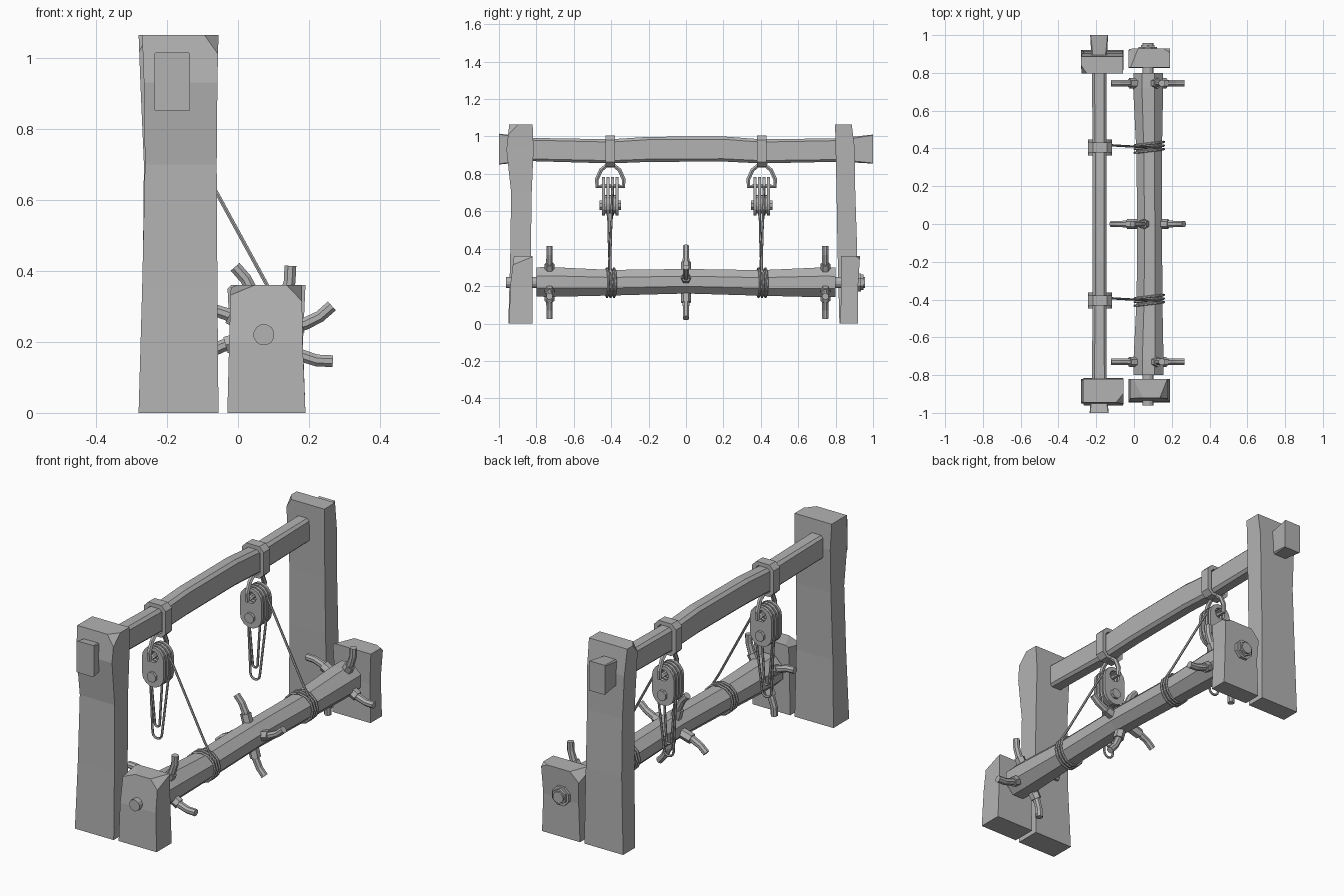
import bpy, bmesh
from math import sin, cos, pi, radians
from mathutils import Vector

cube = bpy.data.objects.get("Cube")
if cube:
    bpy.data.objects.remove(cube)

grey = bpy.data.materials.new("plain_grey")
grey.use_nodes = True
grey.diffuse_color = (0.45, 0.45, 0.45, 1)
bsdf = next(n for n in grey.node_tree.nodes if n.type == "BSDF_PRINCIPLED")
bsdf.inputs["Base Color"].default_value = (0.45, 0.45, 0.45, 1)
bsdf.inputs["Roughness"].default_value = 0.8


def loft(name, rings, closed=False, chops=()):
    """Skin rings of points; chops are (point, normal) planes cutting corners off."""
    bm = bmesh.new()
    rows = [[bm.verts.new(p) for p in ring] for ring in rings]
    n = len(rows[0])
    for i in range(len(rows) if closed else len(rows) - 1):
        a, b = rows[i], rows[(i + 1) % len(rows)]
        for k in range(n):
            bm.faces.new((a[k], a[(k + 1) % n], b[(k + 1) % n], b[k]))
    if not closed:
        bm.faces.new(rows[0])
        bm.faces.new(rows[-1])
    for point, normal in chops:
        geom = bm.verts[:] + bm.edges[:] + bm.faces[:]
        cut = bmesh.ops.bisect_plane(bm, geom=geom, plane_co=point, plane_no=normal, clear_outer=True)
        edges = [e for e in cut["geom_cut"] if isinstance(e, bmesh.types.BMEdge)]
        bmesh.ops.holes_fill(bm, edges=edges)
    bmesh.ops.recalc_face_normals(bm, faces=bm.faces)
    mesh = bpy.data.meshes.new(name)
    bm.to_mesh(mesh)
    bm.free()
    mesh.materials.append(grey)
    obj = bpy.data.objects.new(name, mesh)
    bpy.context.collection.objects.link(obj)
    return obj


def tube(name, path, radius, sides=6, ref=(0, 1, 0), closed=False):
    """Round bar along a path; radius may be one number or one per point."""
    path = [Vector(p) for p in path]
    n = len(path)
    radii = radius if isinstance(radius, (list, tuple)) else [radius] * n
    rings = []
    for i, p in enumerate(path):
        before = path[i - 1] if closed or i else p
        after = path[(i + 1) % n] if closed or i < n - 1 else p
        tangent = (after - before).normalized()
        u = Vector(ref).cross(tangent).normalized()
        v = tangent.cross(u)
        turns = [2 * pi * (k + 0.5) / sides for k in range(sides)]
        rings.append([p + radii[i] * (u * cos(t) + v * sin(t)) for t in turns])
    return loft(name, rings, closed)


def plate(name, outer, inner, y, thick):
    """Flat plate in xz with a hole; outer and inner have equal point counts."""
    layers = [(outer, y), (outer, y + thick), (inner, y + thick), (inner, y)]
    return loft(name, [[(x, d, z) for x, z in pts] for pts, d in layers], closed=True)


def box_z(name, stations, chops=()):
    return loft(name, [[(a, c, z), (b, c, z), (b, d, z), (a, d, z)]
                       for z, a, b, c, d in stations], chops=chops)


def circle(cx, cz, r, n, phase=0.0):
    return [(cx + r * cos(2 * pi * k / n + phase), cz + r * sin(2 * pi * k / n + phase)) for k in range(n)]


# Tall posts: rough hewn, slightly bowed
box_z("front_tall_post", [
    (0, -0.28, -0.055, -0.95, -0.82), (0.35, -0.27, -0.058, -0.94, -0.83),
    (0.7, -0.262, -0.06, -0.935, -0.825), (0.93, -0.265, -0.058, -0.96, -0.815),
    (1.065, -0.27, -0.055, -0.945, -0.82)],
    chops=[((-0.075, -0.935, 1.05), (1, -0.8, 0.8))])
box_z("back_tall_post", [
    (0, -0.28, -0.055, 0.82, 0.92), (0.4, -0.268, -0.06, 0.81, 0.915),
    (0.7, -0.265, -0.06, 0.805, 0.905), (0.93, -0.275, -0.06, 0.8, 0.903),
    (1.065, -0.28, -0.058, 0.797, 0.886)],
    chops=[((-0.268, 0.81, 1.05), (-1, -0.7, 0.6))])

# Short posts carrying the roller
box_z("front_short_post", [
    (0, -0.03, 0.19, -0.945, -0.82), (0.2, -0.025, 0.182, -0.94, -0.82),
    (0.36, -0.02, 0.18, -0.92, -0.82)],
    chops=[((0.165, -0.9, 0.34), (1, -0.4, 1)), ((0, -0.9, 0.345), (-0.4, -0.2, 1))])
box_z("back_short_post", [
    (0, -0.03, 0.19, 0.825, 0.92), (0.2, -0.022, 0.183, 0.83, 0.92),
    (0.36, -0.03, 0.19, 0.828, 0.93)],
    chops=[((-0.01, 0.9, 0.34), (-1, 0.4, 1)), ((0.18, 0.92, 0.355), (0.5, 0.8, 1))])

# Top beam: chamfered and gently wavy, with flared ends
def beam_ring(y, a, b, low, high, c):
    return [(a + c, y, low), (b - c, y, low), (b, y, low + c), (b, y, high - c),
            (b - c, y, high), (a + c, y, high), (a, y, high - c), (a, y, low + c)]

loft("top_beam", [beam_ring(*s) for s in [
    (-1, -0.235, -0.135, 0.85, 1.015, 0.003), (-0.82, -0.222, -0.145, 0.868, 0.992, 0.012),
    (-0.4, -0.22, -0.145, 0.856, 0.985, 0.015), (-0.2, -0.22, -0.145, 0.864, 0.998, 0.015),
    (0.2, -0.22, -0.145, 0.866, 1.0, 0.015), (0.4, -0.22, -0.145, 0.856, 0.985, 0.015),
    (0.82, -0.222, -0.147, 0.865, 0.99, 0.012), (1, -0.232, -0.137, 0.855, 1.01, 0.003)]])

# Roller log, its axle and the nut at the back
AX, AZ = 0.073, 0.22
tube("roller", [(0.077, -0.8, 0.222), (0.077, -0.72, 0.222), (0.082, -0.4, 0.218), (0.083, 0, 0.226),
                (0.08, 0.4, 0.217), (0.075, 0.72, 0.22), (0.075, 0.8, 0.22)],
     [0.085, 0.086, 0.074, 0.071, 0.074, 0.086, 0.085], 8, ref=(0, 0, 1))
tube("axle", [(AX, -0.962, AZ), (AX, 0.957, AZ)], 0.03, 12, ref=(0, 0, 1))
tube("axle_washer", [(AX, 0.915, AZ), (AX, 0.936, AZ)], 0.052, 8, ref=(0, 0, 1))
tube("axle_nut", [(AX, 0.93, AZ), (AX, 0.948, AZ)], 0.041, 6, ref=(0, 0, 1))

# Bent pegs, four around the roller at each of three places
def polar(r, degrees, y):
    return (AX + r * cos(radians(degrees)), y, AZ + r * sin(radians(degrees)))

for place, y, start in [("front", -0.73, -23), ("middle", 0, 21), ("back", 0.745, -23)]:
    for k in range(4):
        a = start + 90 * k
        tube(f"{place}_peg_{k + 1}", [polar(r, a + d, y) for r, d in
             [(0.05, -7), (0.12, -6), (0.165, -3), (0.208, 2)]], [0.019, 0.019, 0.018, 0.018], 8)
        tube(f"{place}_peg_collar_{k + 1}", [polar(0.05, a - 7, y), polar(0.112, a - 6, y)], 0.027, 6)

# Hanging pulleys with strap, shackle and ropes
PX = -0.18
half = 0.063
outline = [(PX + half * cos(t), (0.722 if k < 8 else 0.638) + half * sin(t))
           for k, t in enumerate([pi * j / 7 for j in range(8)] + [pi + pi * j / 7 for j in range(8)])]
hole = [(PX + 0.03 * cos(pi * t / 7), 0.735 + 0.03 * sin(pi * t / 7))
        for t in [0.2, 1, 2, 3, 4, 5, 6, 6.8, 7.2, 8, 9, 10, 11, 12, 13, 13.8]]
shackle = [(-0.045, 0.735), (-0.07, 0.73), (-0.072, 0.77), (-0.05, 0.82), (-0.02, 0.845),
           (0.02, 0.845), (0.05, 0.82), (0.072, 0.77), (0.07, 0.73), (0.045, 0.735)]


def strap_outline(w, low, high, c):
    a, b = PX - w, PX + w
    return [(a + c, low), (b - c, low), (b, low + c), (b, high - c),
            (b - c, high), (a + c, high), (a, high - c), (a, low + c)]


for place, y in [("front", -0.405), ("back", 0.405)]:
    plate(f"{place}_strap", strap_outline(0.063, 0.838, 1.006, 0.025),
          strap_outline(0.042, 0.853, 0.986, 0.015), y - 0.026, 0.052)
    tube(f"{place}_shackle", [(PX, y + d, z) for d, z in shackle], 0.012, 6, ref=(1, 0, 0), closed=True)
    for k in range(4):
        plate(f"{place}_pulley_plate_{k + 1}", outline, hole, y - 0.043 + 0.0235 * k, 0.0155)
    tube(f"{place}_pulley_wheel", [(PX, y - 0.035, 0.638), (PX, y + 0.035, 0.638)], 0.05, 14, ref=(0, 0, 1))
    tube(f"{place}_pulley_bolt", [(PX, y - 0.057, 0.632), (PX, y + 0.057, 0.632)], 0.027, 8, ref=(0, 0, 1))

    # Rope down to the roller, with coils wound on it
    tube(f"{place}_haul_rope", [(-0.125, y + 0.012, 0.738), (-0.06, y + 0.008, 0.62),
                                (0.09, y, 0.345), (0.135, y, 0.27)], 0.006)
    for k in range(3):
        tube(f"{place}_rope_coil_{k + 1}", [(x, y - 0.018 + 0.019 * k + 0.12 * (x - 0.08), z)
             for x, z in circle(0.081, 0.218, 0.077, 12)], 0.0065, closed=True)

    # Slack rope hanging below the pulley in two narrow loops
    for label, top, low, bottom, shift in [("outer", 0.055, 0.027, 0.32, 0.012), ("inner", 0.035, 0.014, 0.37, -0.012)]:
        bend = [(PX + low * cos(pi * j / 6), y - 0.006, bottom - low * sin(pi * j / 6)) for j in range(7)]
        tube(f"{place}_{label}_loop", [(PX + top, y + shift, 0.64)] + bend + [(PX - top, y + shift, 0.64)], 0.006)
